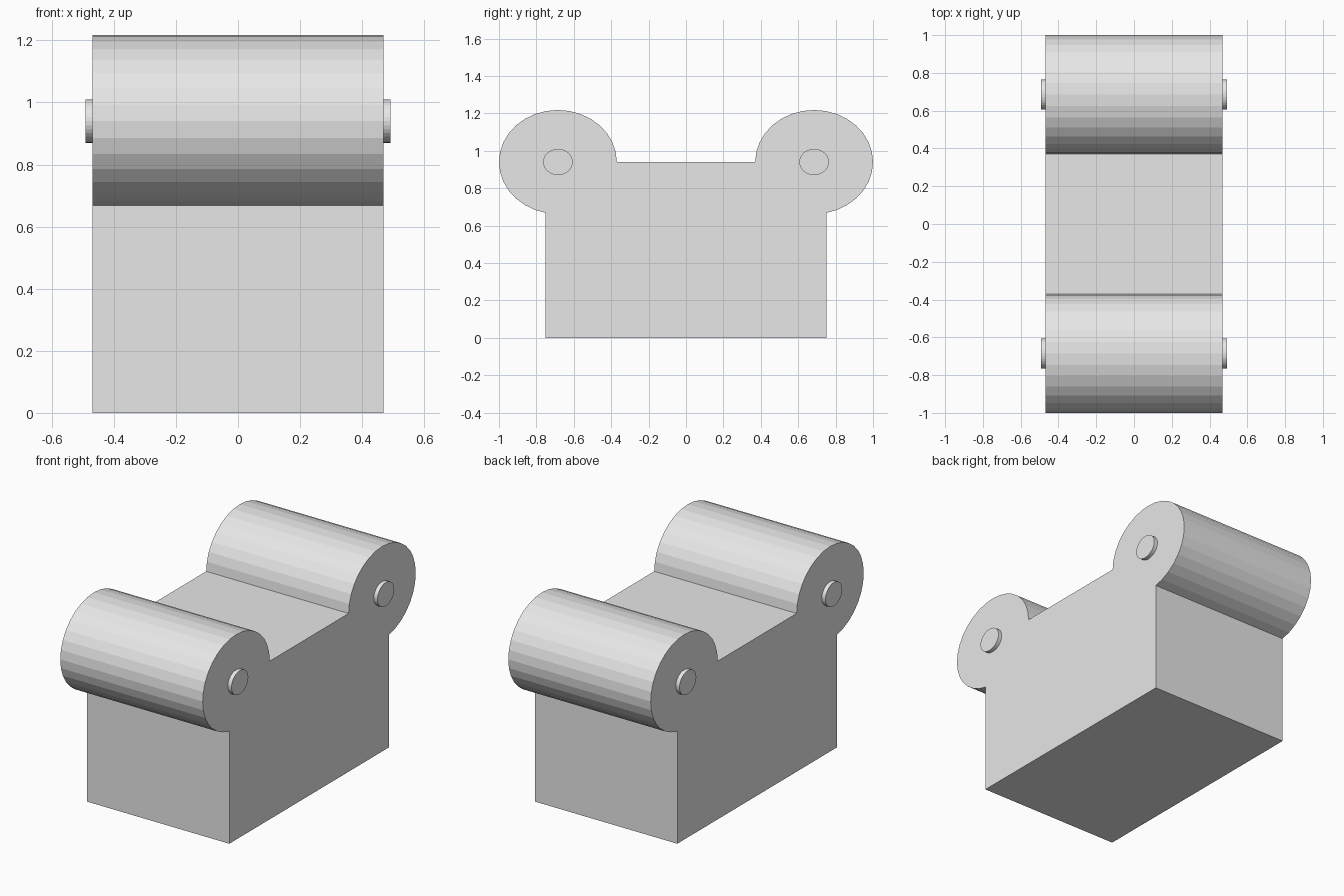
import bpy
from math import sin, cos, tau

cube = bpy.data.objects.get("Cube")
if cube:
    bpy.data.objects.remove(cube, do_unlink=True)

SIDES = 32
ROLL_Y, ROLL_Z = 0.685, 0.94
HALF_DEPTH, HALF_WIDTH = 0.75, 0.468

grey = bpy.data.materials.new("light grey")
grey.use_nodes = True
colour = (0.8, 0.8, 0.8, 1)
grey.diffuse_color = colour
grey.node_tree.nodes["Principled BSDF"].inputs["Base Color"].default_value = colour


def oval(y, z, ry, rz, count=SIDES):
    """Points of a squashed circle in the side plane, or the first part of it."""
    return [(y + ry * cos(tau * i / SIDES), z + rz * sin(tau * i / SIDES))
            for i in range(count)]


def extrude(name, outline, half):
    """Flat-faced prism running across the width."""
    n = len(outline)
    verts = [(x, y, z) for x in (-half, half) for y, z in outline]
    faces = [tuple(reversed(range(n))), tuple(range(n, n * 2))]
    faces += [(i, (i + 1) % n, (i + 1) % n + n, i + n) for i in range(n)]
    mesh = bpy.data.meshes.new(name)
    mesh.from_pydata(verts, [], faces)
    mesh.materials.append(grey)
    obj = bpy.data.objects.new(name, mesh)
    bpy.context.collection.objects.link(obj)
    return obj


# Block with a rolled arm at each end: half outline, then its mirror
half_outline = oval(-ROLL_Y, ROLL_Z, 0.315, 0.278, 23)
half_outline += [(-HALF_DEPTH, 0.668), (-HALF_DEPTH, 0)]
mirrored = [(-y, z) for y, z in reversed(half_outline)]
extrude("body_with_rolled_arms", half_outline + mirrored, HALF_WIDTH)

# Pins standing slightly proud of both ends of each roll
for name, side in (("front_pin", -1), ("back_pin", 1)):
    extrude(name, oval(side * ROLL_Y, ROLL_Z, 0.079, 0.07), 0.492)
